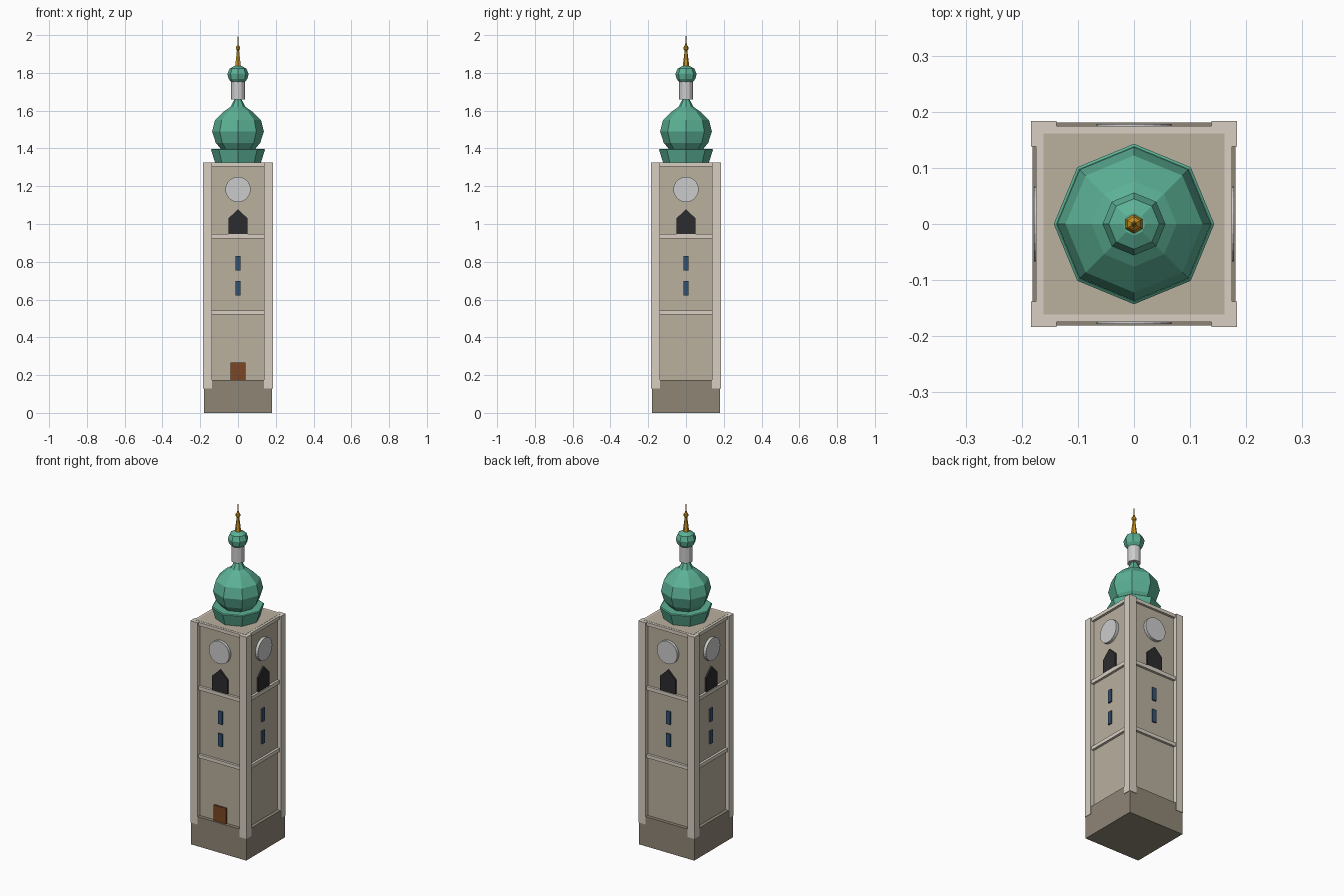
import bpy, bmesh, math
from mathutils import Matrix

if "Cube" in bpy.data.objects:
    bpy.data.objects.remove(bpy.data.objects["Cube"])


def material(name, rgb):
    m = bpy.data.materials.new(name)
    m.diffuse_color = tuple((c / 255) ** 2.2 for c in rgb) + (1,)
    m.use_nodes = True
    m.node_tree.nodes["Principled BSDF"].inputs["Base Color"].default_value = m.diffuse_color
    return m


STONE = material("stone", (184, 174, 156))
TRIM = material("trim", (215, 206, 193))
PLINTH = material("plinth", (142, 132, 117))
COPPER = material("copper", (92, 175, 148))
GOLD = material("gold", (205, 150, 40))
WOOD = material("wood", (122, 72, 40))
GLASS = material("glass", (55, 82, 115))
DARK = material("dark", (48, 48, 50))


def finish(name, bm, mat=None, turn=0):
    bmesh.ops.recalc_face_normals(bm, faces=bm.faces)
    me = bpy.data.meshes.new(name)
    bm.to_mesh(me)
    bm.free()
    me.transform(Matrix.Rotation(turn * math.pi / 2, 4, 'Z'))
    if mat:
        me.materials.append(mat)
    ob = bpy.data.objects.new(name, me)
    bpy.context.collection.objects.link(ob)
    return ob


def prism(name, outline, y0, y1, mat=None, turn=0):
    """Extrude an x-z outline along y, then turn it by quarter turns."""
    bm = bmesh.new()
    f = bm.faces.new([bm.verts.new((x, y0, z)) for x, z in outline])
    ext = bmesh.ops.extrude_face_region(bm, geom=[f])["geom"]
    bmesh.ops.translate(bm, vec=(0, y1 - y0, 0),
                        verts=[v for v in ext if isinstance(v, bmesh.types.BMVert)])
    return finish(name, bm, mat, turn)


def box(name, x0, x1, y0, y1, z0, z1, mat, turn=0):
    return prism(name, [(x0, z0), (x1, z0), (x1, z1), (x0, z1)], y0, y1, mat, turn)


def lathe(name, profile, sides, mat=None, start=0.0):
    """Faceted turned form from (radius, z) points, capped at both ends."""
    bm = bmesh.new()
    rings = []
    for r, z in profile:
        rings.append([bm.verts.new((r * math.cos(start + 2 * math.pi * i / sides),
                                    r * math.sin(start + 2 * math.pi * i / sides), z))
                      for i in range(sides)])
    for a, b in zip(rings, rings[1:]):
        for i in range(sides):
            j = (i + 1) % sides
            bm.faces.new((a[i], a[j], b[j], b[i]))
    bm.faces.new(rings[0])
    bm.faces.new(rings[-1])
    return finish(name, bm, mat)


# Plinth and tower shaft
box("plinth", -.181, .181, -.181, .181, 0, .175, PLINTH)
box("tower_shaft", -.161, .161, -.161, .161, .17, 1.326, STONE)

# Four matching sides: corner pilaster, bands, windows, belfry opening, clock
for k, side in enumerate(("front", "right", "back", "left")):
    box(f"pilaster_{side}", .138, .184, -.184, -.138, .13, 1.325, TRIM, k)
    for n, (z0, z1) in enumerate(((.522, .543), (.924, .946), (1.305, 1.325))):
        box(f"band_{side}_{n + 1}", -.14, .14, -.175, -.158, z0, z1, TRIM, k)
    for n, z in enumerate((.66, .792)):
        box(f"window_{side}_{n + 1}", -.013, .013, -.169, -.155, z - .038, z + .038, GLASS, k)
    prism(f"belfry_opening_{side}",
          [(-.05, .946), (.05, .946), (.05, 1.03), (0, 1.078), (-.05, 1.03)],
          -.171, -.155, DARK, k)
    disc = [(.067 * math.cos(math.tau * i / 24), 1.183 + .067 * math.sin(math.tau * i / 24))
            for i in range(24)]
    prism(f"clock_face_{side}", disc, -.178, -.155, None, k)

# Door on the front only
box("door", -.04, .04, -.171, -.155, .172, .267, WOOD)

# Octagonal copper roof
lathe("roof_skirt", [(.12, 1.32), (.143, 1.394), (.138, 1.398), (.08, 1.398)], 8, COPPER)
lathe("onion_dome", [(.085, 1.39), (.118, 1.43), (.137, 1.49), (.122, 1.55),
                     (.076, 1.595), (.04, 1.62), (.014, 1.668)], 8, COPPER)
lathe("lantern_neck", [(.036, 1.66), (.036, 1.76)], 12)
lathe("small_bulb", [(.036, 1.752), (.05, 1.768), (.056, 1.795), (.045, 1.822),
                     (.02, 1.836)], 8, COPPER)

# Gilded finial
lathe("finial_shaft", [(.018, 1.83), (.006, 1.925)], 6, GOLD, math.pi / 6)
lathe("finial_ball", [(.005, 1.917), (.013, 1.925), (.013, 1.937), (.005, 1.946)],
      6, GOLD, math.pi / 6)
lathe("finial_spike", [(.005, 1.94), (.001, 2.0)], 6, GOLD, math.pi / 6)
